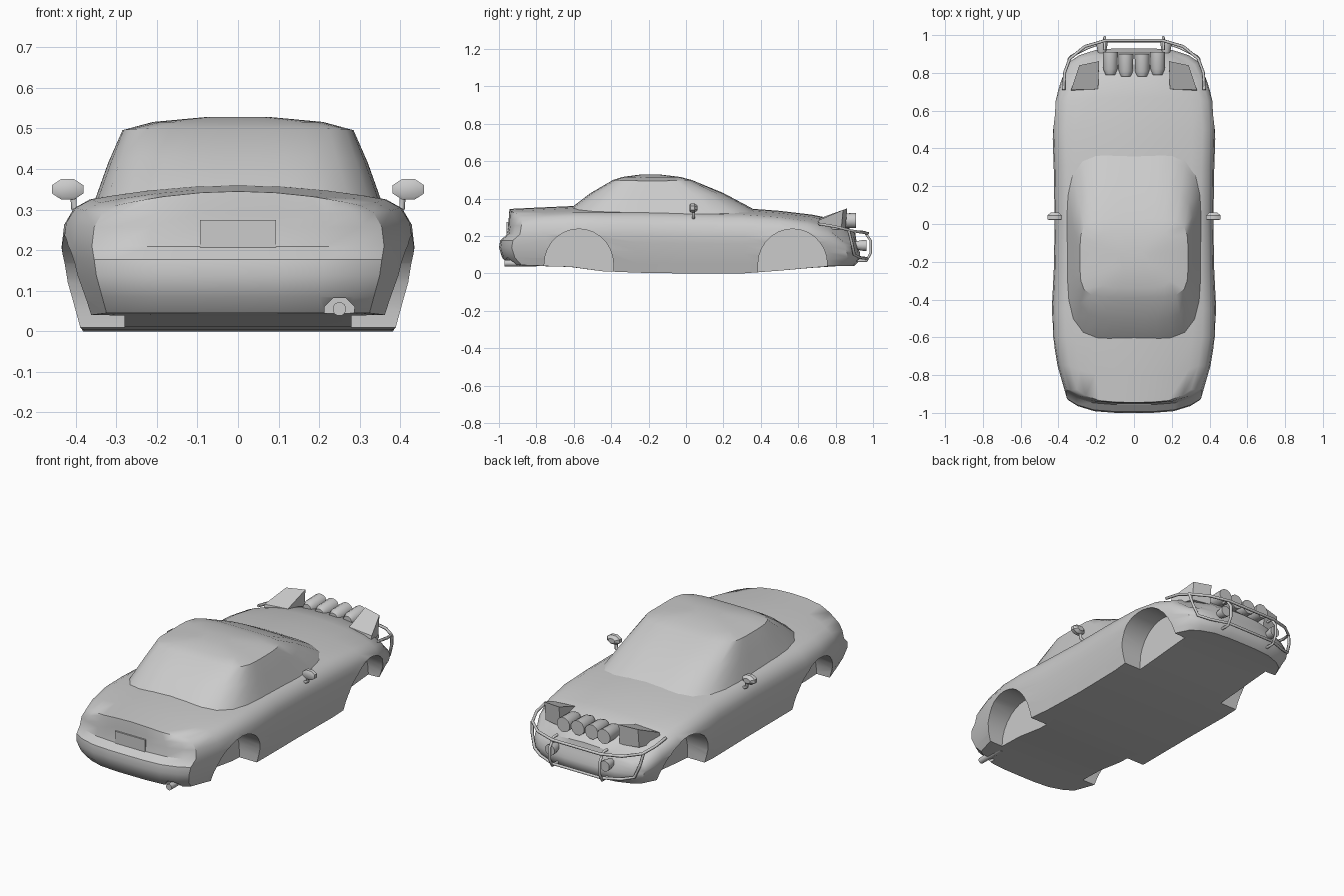
import bpy, bmesh
from math import cos, sin, pi, radians
from mathutils import Vector

cube = bpy.data.objects.get("Cube")
if cube:
    bpy.data.objects.remove(cube, do_unlink=True)

grey = bpy.data.materials.new("plain grey")
grey.use_nodes = True
tone = (0.6, 0.6, 0.6, 1)
grey.diffuse_color = tone
grey.node_tree.nodes["Principled BSDF"].inputs["Base Color"].default_value = tone


def finish(name, bm, angle=35):
    bmesh.ops.recalc_face_normals(bm, faces=bm.faces)
    mesh = bpy.data.meshes.new(name)
    bm.to_mesh(mesh)
    bm.free()
    mesh.materials.append(grey)
    ob = bpy.data.objects.new(name, mesh)
    bpy.context.collection.objects.link(ob)
    smooth(ob, angle)
    return ob


def smooth(ob, angle=35):
    bpy.ops.object.select_all(action='DESELECT')
    ob.select_set(True)
    bpy.context.view_layer.objects.active = ob
    bpy.ops.object.shade_smooth_by_angle(angle=radians(angle))


def loft(name, rings, angle=35):
    """Skin a list of closed point rings and cap both ends."""
    bm = bmesh.new()
    vs = [[bm.verts.new(p) for p in ring] for ring in rings]
    n = len(vs[0])
    for a, b in zip(vs, vs[1:]):
        for i in range(n):
            j = (i + 1) % n
            bm.faces.new((a[i], a[j], b[j], b[i]))
    bm.faces.new(vs[0])
    bm.faces.new(vs[-1])
    return finish(name, bm, angle)


def lathe_y(name, x, z, profile, n=12, sx=1.0):
    """Round part along y; profile holds (y, radius)."""
    return loft(name, [[(x + sx * r * cos(2 * pi * (i + .5) / n), y,
                         z + r * sin(2 * pi * (i + .5) / n))
                        for i in range(n)] for y, r in profile])


def tube(name, pts, radius=0.008, closed=False):
    curve = bpy.data.curves.new(name, 'CURVE')
    curve.dimensions = '3D'
    curve.bevel_depth = radius
    curve.bevel_resolution = 1
    curve.use_fill_caps = True
    sp = curve.splines.new('POLY')
    sp.points.add(len(pts) - 1)
    for p, co in zip(sp.points, pts):
        p.co = (*co, 1)
    sp.use_cyclic_u = closed
    curve.materials.append(grey)
    ob = bpy.data.objects.new(name, curve)
    bpy.context.collection.objects.link(ob)


# Body shell: stations are (y, half width, bottom, top, bow of the centre in y)
stations = [(-.88, .36, .045, .345, -.068), (-.75, .405, .04, .352, -.05),
            (-.6, .43, .035, .36, -.02), (-.45, .435, .012, .36, 0),
            (-.25, .425, .004, .36, 0), (0, .42, 0, .355, 0),
            (.3, .425, 0, .35, 0), (.5, .432, .015, .335, 0),
            (.65, .42, .03, .315, .02), (.76, .385, .04, .285, .06),
            (.85, .345, .04, .215, .07)]
# Rows are (height share, width share, rear bumper offset, nose offset)
rows = [(0, .9, 0, -.02), (.15, .93, -.035, 0), (.35, .97, -.052, .01),
        (.5, .985, -.045, .01), (.62, 1, -.008, .005), (.8, .985, 0, 0),
        (.93, .93, 0, -.008), (1, .84, .004, -.015)]
cols = [-1, -.85, -.6, -.3, 0, .3, .6, .85, 1]
S, R, C = len(stations) - 1, len(rows) - 1, len(cols) - 1
bm = bmesh.new()
grid = {}


def vert(s, r, c):
    if (s, r, c) not in grid:
        y, w, bot, top, bow = stations[s]
        t, wide, rear, nose = rows[r]
        f = cols[c]
        y += bow * (1 - f ** 4) + (rear if s == 0 else nose if s == S else 0)
        z = bot + t * (top - .035 - bot)
        if r == R:
            z += .035 * (1 - f * f)
        grid[s, r, c] = bm.verts.new((f * w * wide, y, z))
    return grid[s, r, c]


def skin(make, na, nb):
    for a in range(na):
        for b in range(nb):
            bm.faces.new([vert(*make(a + i, b + j))
                          for i, j in ((0, 0), (1, 0), (1, 1), (0, 1))])


for end in (0, 1):
    skin(lambda a, b: (a, b, end * C), S, R)
    skin(lambda a, b: (a, end * R, b), S, C)
    skin(lambda a, b: (end * S, a, b), R, C)
body = finish("body_shell", bm)

# Cutters: four wheel arches and the exhaust notch
cutters = []
for side in (-1, 1):
    for cy in (-.573, .57):
        arch = [(cy + .185 * cos(pi * i / 14), .05 + .188 * sin(pi * i / 14))
                for i in range(15)]
        arch = [(cy + .185, -.1)] + arch + [(cy - .185, -.1)]
        cutters.append(loft("arch_cutter", [[(side * x, y, z) for y, z in arch]
                                            for x in (.28, .6)]))
cutters.append(lathe_y("notch_cutter", .25, .045, [(-1.1, .04), (-.9, .04)], 8))
for cut in cutters:
    mod = body.modifiers.new("cut", 'BOOLEAN')
    mod.operation = 'DIFFERENCE'
    mod.solver = 'EXACT'
    mod.object = cut
    cut.hide_render = True
bpy.context.view_layer.objects.active = body
for mod in list(body.modifiers):
    bpy.ops.object.modifier_apply(modifier=mod.name)
for cut in cutters:
    bpy.data.objects.remove(cut, do_unlink=True)
smooth(body)


# Cabin: rounded rectangular rings rising to a crowned roof
def plan(half_w, back, front, z, lift=0.0, power=4.0, n=36):
    ring = []
    for i in range(n):
        c, s = cos(2 * pi * i / n), sin(2 * pi * i / n)
        k = (abs(c) ** power + abs(s) ** power) ** (-1 / power)
        ring.append((half_w * c * k, (back + front) / 2 + (front - back) / 2 * s * k,
                     z + lift * (s * k) ** 2))
    return ring


loft("cabin", [plan(.365, -.64, .39, .295, .03), plan(.352, -.615, .35, .325, .025),
               plan(.32, -.51, .2, .415, .015), plan(.285, -.39, .03, .495, .005, 5),
               plan(.21, -.34, -.03, .516, 0, 4), plan(.08, -.25, -.13, .528, 0, 3)], 28)

# Rear number plate
bm = bmesh.new()
bmesh.ops.create_cube(bm, size=1)
for v in bm.verts:
    v.co = Vector((v.co.x * .187, v.co.y * .009 - .954, v.co.z * .09 + .229))
finish("rear_plate", bm)

# Exhaust pipe
lathe_y("exhaust_pipe", .25, .055, [(-.97, .017), (-.8, .017)])

for side, label in ((1, "left"), (-1, "right")):
    # Door mirror with its stalk
    lathe_y(label + "_mirror", side * .42, .35,
            [(.02, .02), (.025, .027), (.045, .027), (.062, .014)], 8, 1.55)
    tube(label + "_mirror_stalk", [(side * .385, .04, .295), (side * .405, .04, .305),
                                   (side * .405, .04, .335)], .009)
    # Raised headlamp wedge
    top = [(.333, .71, .285), (.29, .84, .34), (.185, .862, .348), (.19, .714, .295)]
    loft(label + "_headlamp", [[(side * x, y, z) for x, y, z in top],
                               [(side * x, y - .01, .235) for x, y, z in top]], 20)
    # Spot lamps on the bonnet
    for kind, x, shift in (("outer", .125, .01), ("inner", .043, 0)):
        lathe_y(f"{label}_{kind}_spot_lamp", side * x, .283,
                [(.78 + shift, .026), (.81 + shift, .039), (.9 + shift, .041)])
    # Fog lamp behind the bar
    lathe_y(label + "_fog_lamp", side * .17, .15, [(.9, .02), (.945, .03), (.965, .03)])
    # Upright hoop of the bull bar
    tube(label + "_bar_hoop", [(side * .155, y, z) for y, z in (
        (.92, .222), (.955, .222), (.988, .175), (.988, .11), (.965, .068), (.915, .068))])


# Bull bar rails
def mirrored(half):
    return half + [(-x, y, z) for x, y, z in reversed(half)]


tube("upper_bar_rail", mirrored([(.372, .71, .265), (.368, .8, .25), (.34, .875, .23),
                                 (.26, .94, .22), (.15, .972, .215)]))
tube("lower_bar_rail", mirrored([(.345, .87, .23), (.335, .885, .17), (.31, .9, .1),
                                 (.25, .93, .085), (.15, .968, .08)]))
